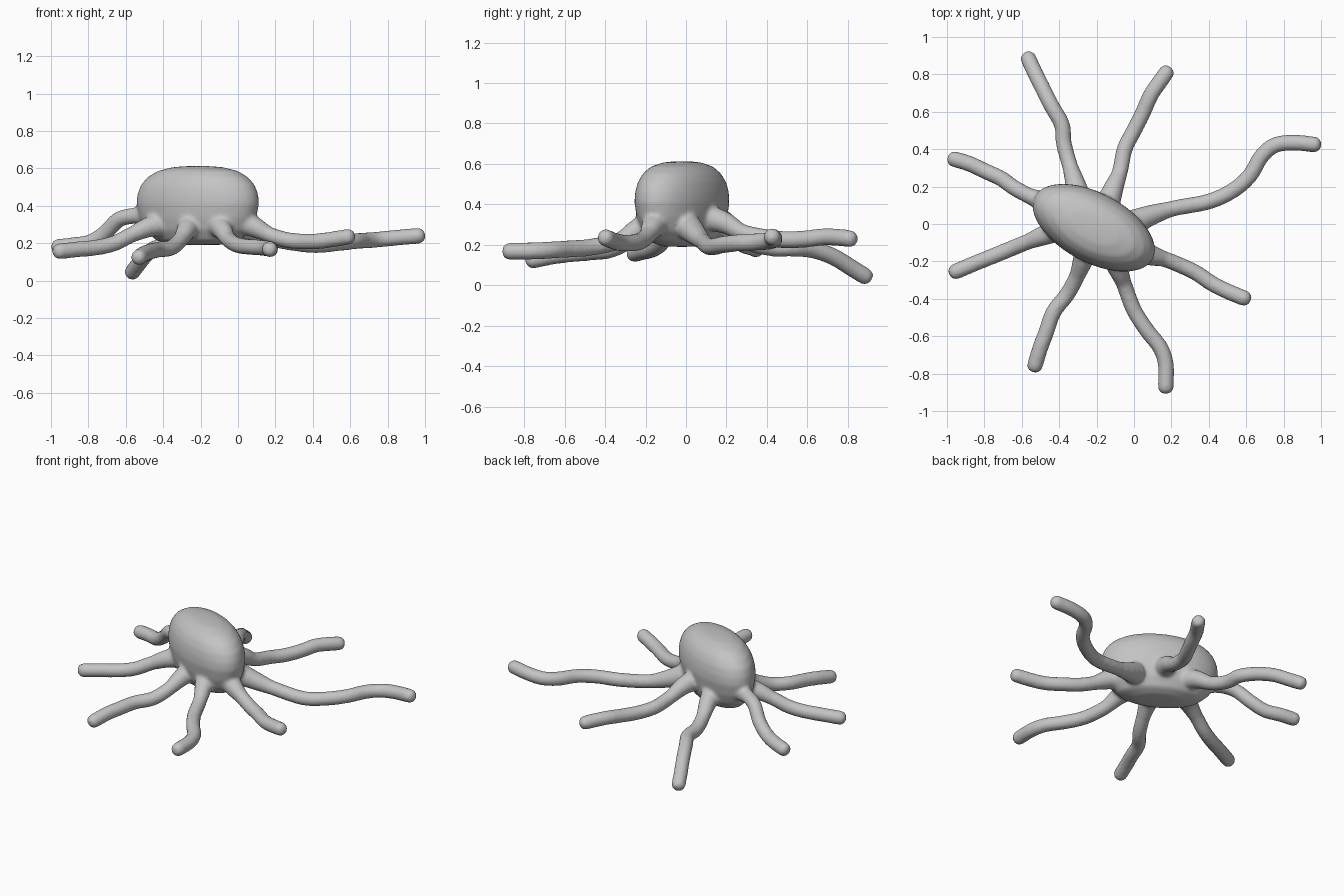
import bpy, bmesh, math
from mathutils import Vector

if "Cube" in bpy.data.objects:
    bpy.data.objects.remove(bpy.data.objects["Cube"])

skin = bpy.data.materials.new("soft grey")
skin.diffuse_color = (0.55, 0.55, 0.55, 1)
skin.use_nodes = True
skin.node_tree.nodes["Principled BSDF"].inputs["Base Color"].default_value = skin.diffuse_color

UP = Vector((0, 0, 1))
bm = bmesh.new()


def loft(rings):
    """Skin a list of vertex-position rings and close both ends."""
    loops = [[bm.verts.new(p) for p in ring] for ring in rings]
    n = len(loops[0])
    for a, b in zip(loops, loops[1:]):
        for i in range(n):
            j = (i + 1) % n
            bm.faces.new((a[i], a[j], b[j], b[i]))
    bm.faces.new(loops[0][::-1])
    bm.faces.new(loops[-1])


def smooth_path(pts, steps=6):
    """Catmull-Rom samples through the control points."""
    p = [Vector(q) for q in pts]
    p = [2 * p[0] - p[1]] + p + [2 * p[-1] - p[-2]]
    out = []
    for i in range(1, len(p) - 2):
        a, b, c, d = p[i - 1:i + 3]
        for k in range(steps):
            t = k / steps
            out.append(0.5 * (2 * b + (c - a) * t + (2 * a - 5 * b + 4 * c - d) * t * t
                              + (3 * b - a - 3 * c + d) * t ** 3))
    return out + [p[-2]]


def tentacle(pts, r=0.043, sides=16):
    path = smooth_path(pts)
    radii = [r + 0.026 * max(0, 1 - i / 11) for i in range(len(path))]
    # rounded tip
    end, d = path[-1], (path[-1] - path[-2]).normalized()
    for along, f in ((0.016, 0.92), (0.028, 0.72), (0.036, 0.35)):
        path.append(end + d * along)
        radii.append(r * f)
    rings = []
    for i, c in enumerate(path):
        t = (path[min(i + 1, len(path) - 1)] - path[max(i - 1, 0)]).normalized()
        side = t.cross(UP).normalized()
        up = side.cross(t)
        rings.append([c + rad_vec for rad_vec in
                      ((side * math.cos(a) + up * math.sin(a)) * radii[i]
                       for a in (math.tau * k / sides for k in range(sides)))])
    loft(rings)


# Body: long oval dome with a shallow underside, turned in plan
profile = [(0.02, 0.19), (0.4, 0.192), (0.68, 0.215), (0.86, 0.27), (0.95, 0.335), (1, 0.41),
           (0.985, 0.46), (0.93, 0.51), (0.82, 0.553), (0.65, 0.587), (0.4, 0.607),
           (0.2, 0.612), (0.02, 0.613)]
turn = math.radians(-28)
ca, sa = math.cos(turn), math.sin(turn)
rings = []
for f, z in profile:
    ring = []
    for k in range(64):
        a = math.tau * k / 64
        u, v = 0.358 * f * math.cos(a), 0.186 * f * math.sin(a)
        ring.append(Vector((-0.215 + u * ca - v * sa, -0.02 + u * sa + v * ca, z)))
    rings.append(ring)
loft(rings)

# Tentacles, clockwise from the back left
tentacle([(-.29, .12, .31), (-.315, .22, .27), (-.345, .32, .21), (-.375, .43, .185),
          (-.385, .53, .185), (-.44, .63, .175), (-.49, .73, .14), (-.535, .82, .085),
          (-.565, .885, .045)])
tentacle([(-.15, .08, .34), (-.11, .19, .31), (-.075, .28, .26), (-.05, .40, .235),
          (0, .50, .225), (.05, .60, .23), (.09, .69, .24), (.145, .77, .235),
          (.173, .81, .23)])
tentacle([(0, .01, .29), (.1, .05, .25), (.22, .085, .215), (.40, .12, .19), (.53, .18, .20),
          (.62, .26, .21), (.68, .36, .215), (.75, .42, .22), (.85, .435, .23),
          (.965, .425, .24)])
tentacle([(.02, -.14, .32), (.1, -.17, .28), (.17, -.19, .245), (.25, -.222, .22),
          (.33, -.26, .21), (.42, -.32, .21), (.5, -.36, .22), (.59, -.397, .235)])
tentacle([(-.12, -.15, .31), (-.085, -.24, .275), (-.05, -.33, .22), (0, -.46, .19),
          (.07, -.57, .18), (.14, -.66, .175), (.17, -.75, .17), (.17, -.872, .168)])
tentacle([(-.25, -.11, .31), (-.275, -.2, .27), (-.31, -.29, .215), (-.36, -.38, .175),
          (-.43, -.47, .165), (-.47, -.58, .155), (-.5, -.66, .145), (-.53, -.757, .125)])
tentacle([(-.38, -.02, .31), (-.48, -.06, .285), (-.58, -.1, .24), (-.66, -.133, .20),
          (-.75, -.17, .178), (-.85, -.21, .168), (-.955, -.255, .157)])
tentacle([(-.42, .09, .36), (-.5, .125, .35), (-.57, .155, .345), (-.64, .193, .325),
          (-.71, .243, .255), (-.79, .28, .205), (-.88, .322, .19), (-.962, .347, .18)])

bmesh.ops.recalc_face_normals(bm, faces=bm.faces)
mesh = bpy.data.meshes.new("octopus")
bm.to_mesh(mesh)
bm.free()
mesh.materials.append(skin)
octopus = bpy.data.objects.new("octopus", mesh)
bpy.context.collection.objects.link(octopus)

# Fuse the body and tentacles into one soft skin
remesh = octopus.modifiers.new("fuse", 'REMESH')
remesh.mode = 'VOXEL'
remesh.voxel_size = 0.011
remesh.use_smooth_shade = True
soften = octopus.modifiers.new("soften", 'SMOOTH')
soften.factor = 0.5
soften.iterations = 8
